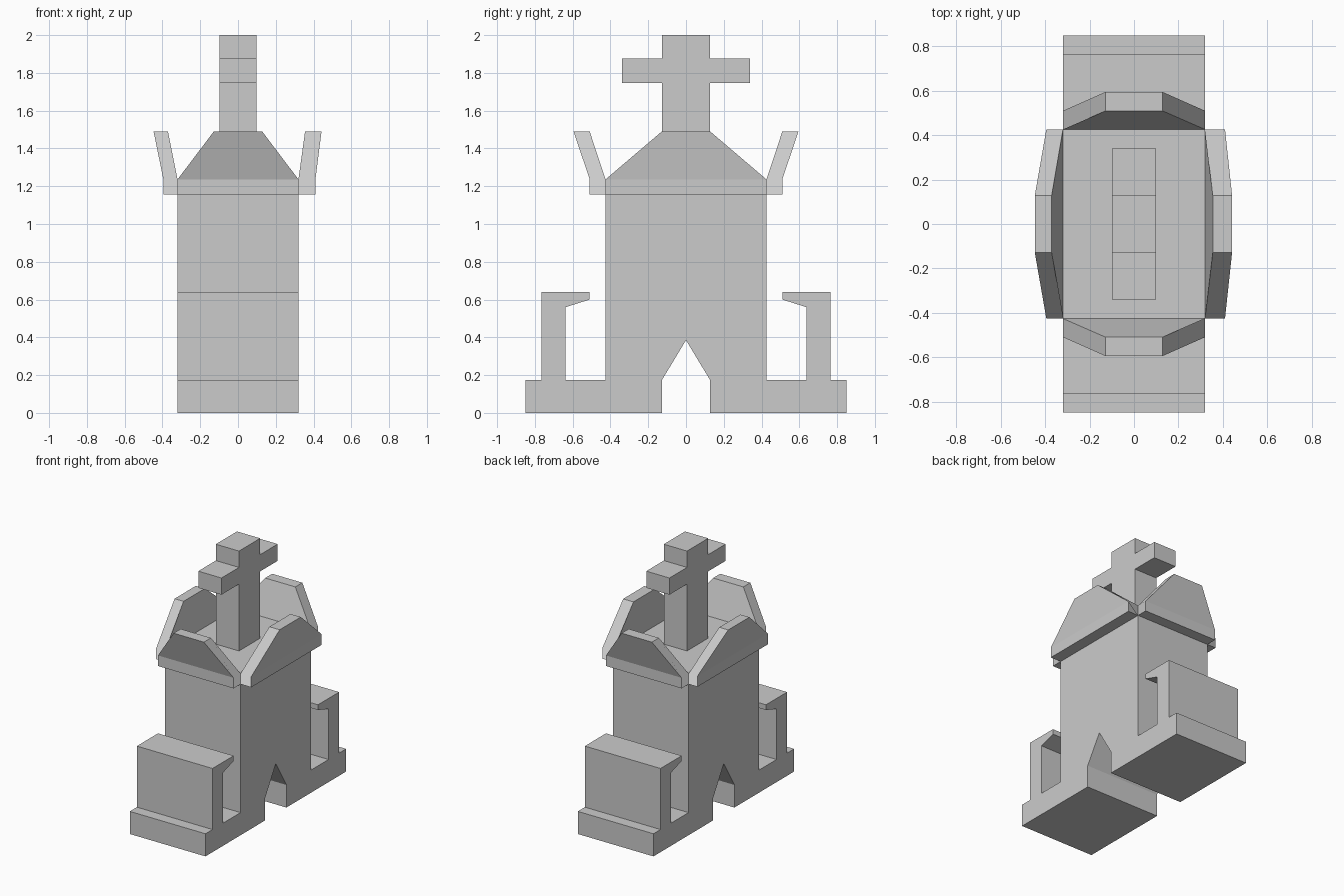
import bpy, bmesh
from math import pi
from mathutils import Matrix

if "Cube" in bpy.data.objects:
    bpy.data.objects.remove(bpy.data.objects["Cube"])


def loft(name, profile, half_widths, turn=0.0):
    """Sweep a (y, z) profile across x; each point has its own half width."""
    bm = bmesh.new()
    left = [bm.verts.new((-w, y, z)) for (y, z), w in zip(profile, half_widths)]
    right = [bm.verts.new((w, y, z)) for (y, z), w in zip(profile, half_widths)]
    bm.faces.new(left)
    bm.faces.new(right[::-1])
    n = len(profile)
    for i in range(n):
        j = (i + 1) % n
        bm.faces.new((left[i], right[i], right[j], left[j]))
    bmesh.ops.rotate(bm, verts=bm.verts, matrix=Matrix.Rotation(turn, 3, 'Z'))
    bmesh.ops.recalc_face_normals(bm, faces=bm.faces)
    mesh = bpy.data.meshes.new(name)
    bm.to_mesh(mesh)
    bm.free()
    ob = bpy.data.objects.new(name, mesh)
    bpy.context.collection.objects.link(ob)
    return ob


def extrude(name, half_profile, half_width):
    """Mirror a half profile (y >= 0) about y = 0 and extrude it along x."""
    other = [(-y, z) for y, z in reversed(half_profile) if y > 0]
    profile = half_profile + other
    return loft(name, profile, [half_width] * len(profile))


# Tower with arched notch, plinth and hooked end walls
extrude("tower_body", [
    (0, 0.385), (0.128, 0.173), (0.128, 0), (0.85, 0), (0.85, 0.173),
    (0.765, 0.173), (0.765, 0.64), (0.51, 0.64), (0.51, 0.6),
    (0.637, 0.56), (0.637, 0.173), (0.426, 0.173), (0.426, 1.236),
], 0.32)

# Cross standing on the flat roof
extrude("roof_cross", [
    (0.128, 1.236), (0.128, 1.747), (0.34, 1.747), (0.34, 1.875),
    (0.128, 1.875), (0.128, 2.0),
], 0.098)


def parapet(name, inner, outer, top_inner, top_outer, width, turn):
    """Outward-leaning panel that tapers towards its top."""
    profile = [(-inner, 1.155), (-outer, 1.155), (-outer, 1.236),
               (-top_outer, 1.49), (-top_inner, 1.49), (-inner, 1.236)]
    loft(name, profile, [width] * 3 + [0.128] * 2 + [width], turn)


# Four leaning parapets around the roof
parapet("front_parapet", 0.426, 0.51, 0.51, 0.595, 0.32, 0)
parapet("back_parapet", 0.426, 0.51, 0.51, 0.595, 0.32, pi)
parapet("right_parapet", 0.32, 0.41, 0.355, 0.442, 0.426, pi / 2)
parapet("left_parapet", 0.32, 0.395, 0.371, 0.447, 0.426, -pi / 2)
